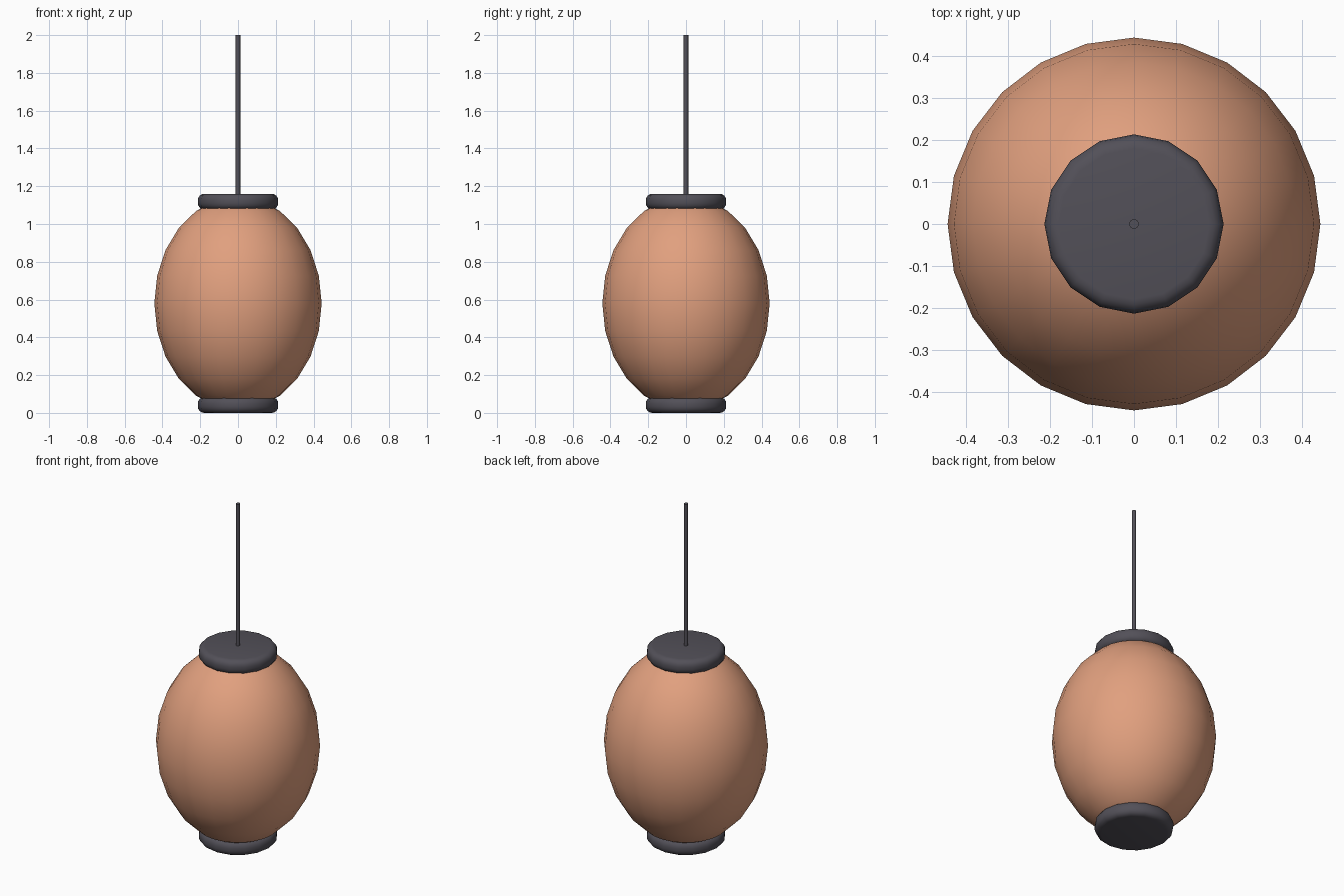
import bpy, math

if "Cube" in bpy.data.objects:
    bpy.data.objects.remove(bpy.data.objects["Cube"])


def material(name, rgb):
    m = bpy.data.materials.new(name)
    m.diffuse_color = (*rgb, 1.0)
    m.use_nodes = True
    m.node_tree.nodes["Principled BSDF"].inputs["Base Color"].default_value = m.diffuse_color
    return m


paper = material("warm_paper", (0.75, 0.35, 0.21))
dark = material("dark_metal", (0.085, 0.08, 0.098))


def lathe(name, profile, sides, mat, angle):
    """Revolve an (r, z) profile from bottom to top; r = 0 ends become poles, others are capped."""
    verts, faces, rings = [], [], []
    for r, z in profile:
        start = len(verts)
        n = 1 if r == 0 else sides
        for i in range(n):
            a = math.tau * i / sides
            verts.append((r * math.cos(a), r * math.sin(a), z))
        rings.append([start + (i if n > 1 else 0) for i in range(sides)])
    for lo, hi in zip(rings, rings[1:]):
        for i in range(sides):
            j = (i + 1) % sides
            faces.append(tuple(dict.fromkeys((lo[i], lo[j], hi[j], hi[i]))))
    if profile[0][0] > 0:
        faces.append(tuple(reversed(rings[0])))
    if profile[-1][0] > 0:
        faces.append(tuple(rings[-1]))
    mesh = bpy.data.meshes.new(name)
    mesh.from_pydata(verts, [], faces)
    mesh.materials.append(mat)
    obj = bpy.data.objects.new(name, mesh)
    bpy.context.collection.objects.link(obj)
    bpy.ops.object.select_all(action='DESELECT')
    obj.select_set(True)
    bpy.context.view_layer.objects.active = obj
    bpy.ops.object.shade_smooth_by_angle(angle=math.radians(angle))
    return obj


# Egg-shaped paper shade
R, H, MID = 0.443, 0.565, 0.58
shade = [(0 if k in (-6, 6) else R * math.cos(math.radians(15 * k)),
          MID + H * math.sin(math.radians(15 * k))) for k in range(-6, 7)]
lathe("lantern_shade", shade, 24, paper, 40)


# End caps: discs with rounded rims
def cap(name, z0, z1, r=0.213, b=0.034, steps=4):
    arc = [math.pi / 2 * i / steps for i in range(steps + 1)]
    low = [(r - b + b * math.sin(a), z0 + b - b * math.cos(a)) for a in arc]
    high = [(r - b + b * math.cos(a), z1 - b + b * math.sin(a)) for a in arc]
    lathe(name, low + high, 16, dark, 40)


cap("bottom_cap", 0.0, 0.083)
cap("top_cap", 1.077, 1.16)

# Hanging rod
lathe("hanging_rod", [(0.012, 1.14), (0.012, 2.0)], 8, dark, 50)
